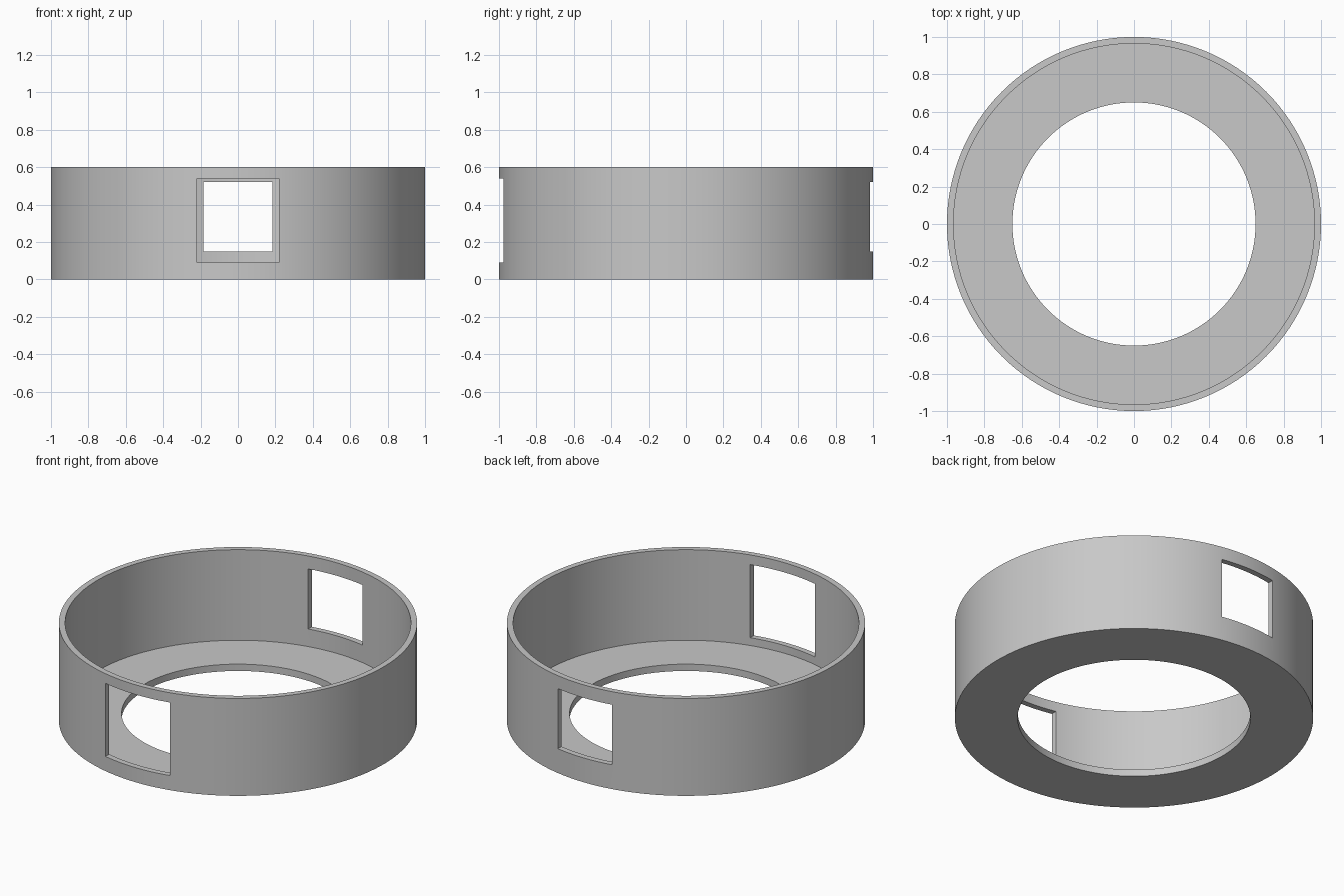
import bpy
import bmesh
import math

if "Cube" in bpy.data.objects:
    bpy.data.objects.remove(bpy.data.objects["Cube"], do_unlink=True)

SEGMENTS = 128

grey = bpy.data.materials.new("plain grey")
grey.use_nodes = True
colour = (0.58, 0.58, 0.58, 1)
grey.diffuse_color = colour
grey.node_tree.nodes["Principled BSDF"].inputs["Base Color"].default_value = colour


def add_object(name, bm):
    bmesh.ops.recalc_face_normals(bm, faces=bm.faces)
    mesh = bpy.data.meshes.new(name)
    bm.to_mesh(mesh)
    bm.free()
    mesh.materials.append(grey)
    obj = bpy.data.objects.new(name, mesh)
    bpy.context.collection.objects.link(obj)
    return obj


def lathe(name, profile):
    """Revolve a closed (radius, height) profile around z."""
    bm = bmesh.new()
    verts = [bm.verts.new((r, 0, z)) for r, z in profile]
    edges = [bm.edges.new((v, verts[i - 1])) for i, v in enumerate(verts)]
    bmesh.ops.spin(bm, geom=verts + edges, cent=(0, 0, 0), axis=(0, 0, 1),
                   angle=math.tau, steps=SEGMENTS, use_merge=True)
    bmesh.ops.remove_doubles(bm, verts=bm.verts, dist=0.0001)
    return add_object(name, bm)


def window_cutter(name, half_width, bottom, top, y):
    bm = bmesh.new()
    bmesh.ops.create_cube(bm, size=1)
    bmesh.ops.scale(bm, vec=(2 * half_width, 0.3, top - bottom), verts=bm.verts)
    bmesh.ops.translate(bm, vec=(0, y, (top + bottom) / 2), verts=bm.verts)
    obj = add_object(name, bm)
    obj.hide_render = True
    obj.hide_set(True)
    return obj


# Round wall with an inward floor flange
ring = lathe("ring_housing", [(0.65, 0), (1, 0), (1, 0.6), (0.965, 0.6),
                              (0.965, 0.042), (0.65, 0.042)])

# Larger front window, smaller back window
cutters = [window_cutter("front_window_cutter", 0.22, 0.09, 0.54, -1),
           window_cutter("back_window_cutter", 0.185, 0.15, 0.52, 1)]
for cutter in cutters:
    mod = ring.modifiers.new(cutter.name, "BOOLEAN")
    mod.operation = "DIFFERENCE"
    mod.solver = "EXACT"
    mod.object = cutter

# Apply the cuts, drop the cutters and smooth the curved walls
bpy.ops.object.select_all(action="DESELECT")
bpy.context.view_layer.objects.active = ring
ring.select_set(True)
for cutter in cutters:
    bpy.ops.object.modifier_apply(modifier=cutter.name)
    bpy.data.objects.remove(cutter, do_unlink=True)
bpy.ops.object.shade_smooth_by_angle(angle=math.radians(30))
